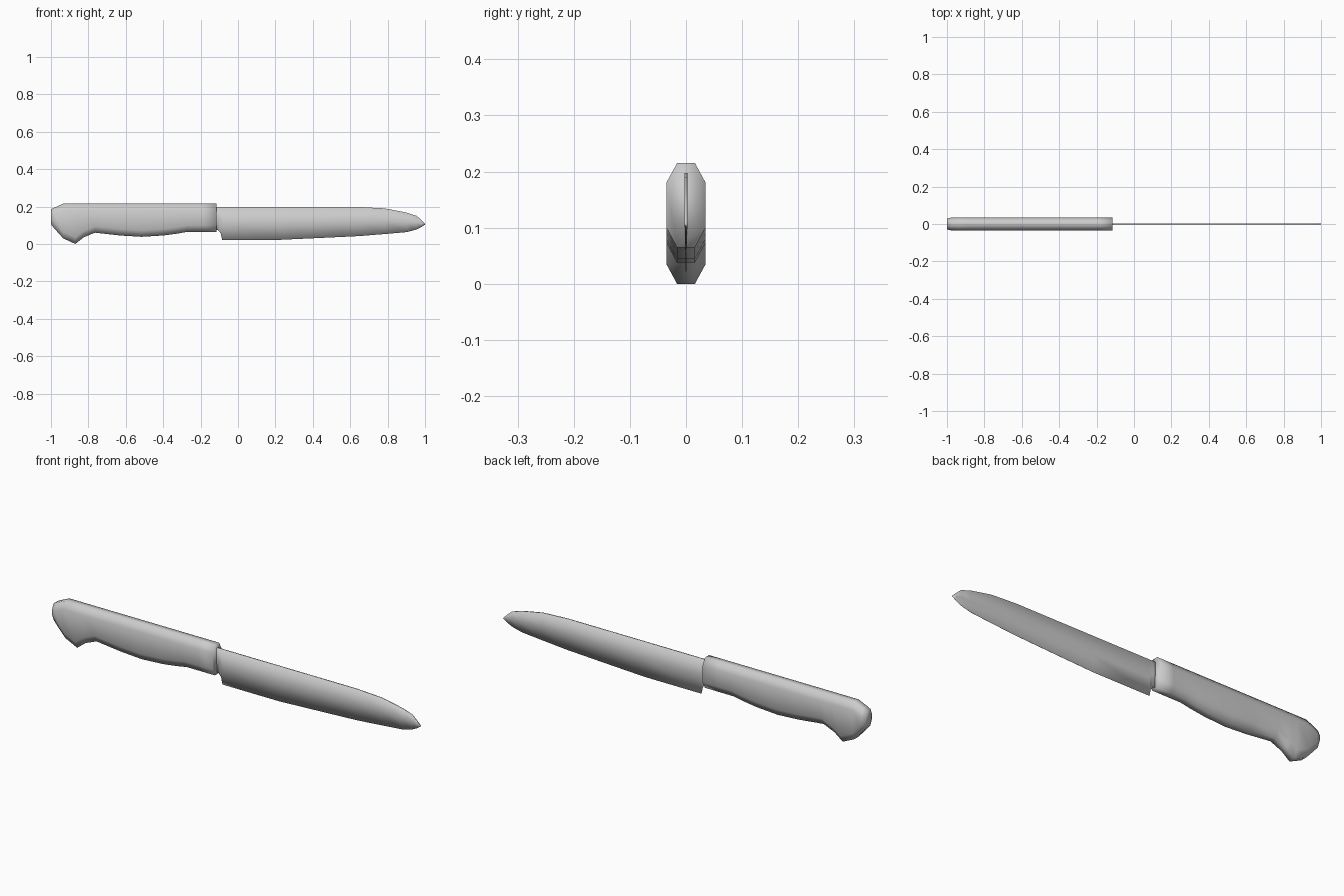
import bpy
import bmesh

cube = bpy.data.objects.get("Cube")
if cube:
    bpy.data.objects.remove(cube, do_unlink=True)

steel = bpy.data.materials.new("light_grey")
steel.use_nodes = True
GREY = (0.6, 0.6, 0.6, 1)
steel.diffuse_color = GREY
steel.node_tree.nodes["Principled BSDF"].inputs["Base Color"].default_value = GREY


def loft(name, stations, section):
    """Skin closed cross-sections placed along x and cap both ends."""
    bm = bmesh.new()
    rings = [[bm.verts.new((s[0], y, z)) for y, z in section(*s)] for s in stations]
    for a, b in zip(rings, rings[1:]):
        for i in range(len(a)):
            j = (i + 1) % len(a)
            bm.faces.new((a[i], a[j], b[j], b[i]))
    bm.faces.new(rings[0])
    bm.faces.new(rings[-1])
    bmesh.ops.recalc_face_normals(bm, faces=bm.faces)
    for f in bm.faces:
        f.smooth = True
    mesh = bpy.data.meshes.new(name)
    bm.to_mesh(mesh)
    bm.free()
    mesh.materials.append(steel)
    obj = bpy.data.objects.new(name, mesh)
    bpy.context.collection.objects.link(obj)
    return obj


def grip_section(x, low, high, half):
    """Chamfered rectangle with eight corners."""
    flat = 0.016
    cut = min(0.035, (high - low) * 0.35)
    right = [(flat, low), (half, low + cut), (half, high - cut), (flat, high)]
    return right + [(-y, z) for y, z in reversed(right)]


def blade_section(x, low, high):
    """Thin wedge, thick at the spine and sharp at the edge."""
    mid = low + (high - low) * 0.5
    right = [(0.0005, low), (0.0028, mid), (0.003, high)]
    return right + [(-y, z) for y, z in reversed(right)]


# Handle with hooked butt and swelling belly: x, underside, top, half width
loft("handle", [
    (-1.0, 0.105, 0.185, 0.028),
    (-0.98, 0.08, 0.195, 0.034),
    (-0.935, 0.03, 0.215, 0.035),
    (-0.87, 0.0, 0.215, 0.035),
    (-0.825, 0.035, 0.215, 0.035),
    (-0.765, 0.06, 0.215, 0.035),
    (-0.63, 0.045, 0.215, 0.035),
    (-0.515, 0.038, 0.215, 0.035),
    (-0.4, 0.045, 0.215, 0.035),
    (-0.325, 0.055, 0.215, 0.035),
    (-0.27, 0.065, 0.215, 0.035),
    (-0.19, 0.065, 0.215, 0.035),
    (-0.115, 0.065, 0.215, 0.035),
], grip_section)

# Blade with short tang and stepped heel: x, cutting edge, spine
loft("blade", [
    (-0.13, 0.075, 0.196),
    (-0.105, 0.073, 0.197),
    (-0.092, 0.055, 0.197),
    (-0.085, 0.022, 0.197),
    (0.225, 0.022, 0.197),
    (0.4, 0.03, 0.197),
    (0.65, 0.042, 0.197),
    (0.785, 0.053, 0.19),
    (0.9, 0.063, 0.168),
    (0.955, 0.077, 0.15),
    (0.98, 0.09, 0.128),
    (1.0, 0.103, 0.108),
], blade_section)
